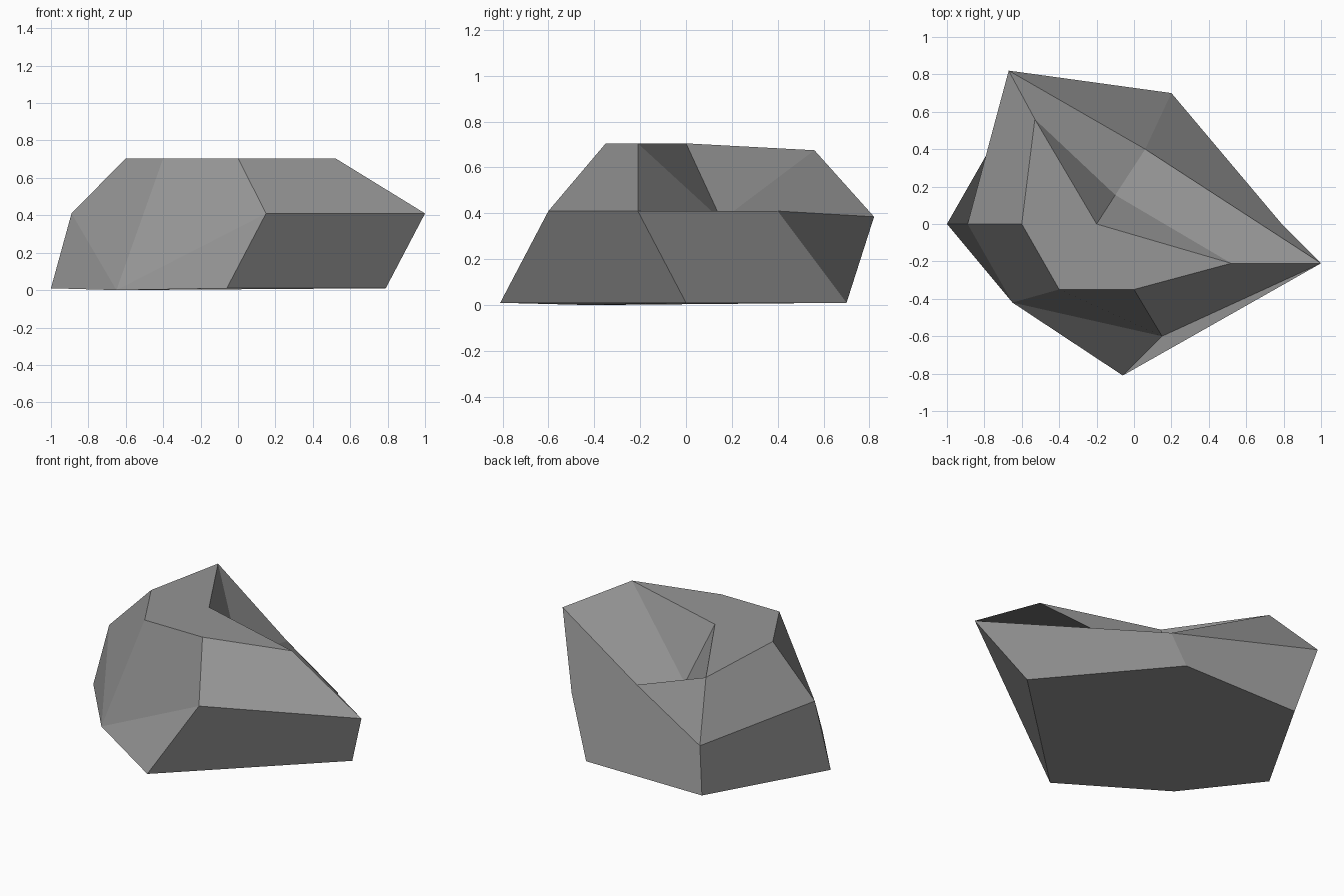
import bpy
import bmesh

default_cube = bpy.data.objects.get("Cube")
if default_cube:
    bpy.data.objects.remove(default_cube)


def make_material(name, colour):
    material = bpy.data.materials.new(name)
    material.use_nodes = True
    material.diffuse_color = colour
    shader = material.node_tree.nodes["Principled BSDF"]
    shader.inputs["Base Color"].default_value = colour
    shader.inputs["Roughness"].default_value = 1
    return material


# Rock corners, grouped in rings from the ground up
corners = {
    # base ring
    "base_west": (-1, 0, .01),
    "base_south_west": (-.65, -.42, 0),
    "base_south": (-.06, -.81, .01),
    "base_east": (.79, 0, .01),
    "base_north_east": (.2, .7, .01),
    "base_north": (-.6, .7, .01),
    # shoulder ring, with the floor of the notch in the back
    "mid_west": (-.89, 0, .41),
    "mid_south": (.15, -.6, .41),
    "mid_east": (1, -.21, .41),
    "notch_lip": (.06, .4, .41),
    "mid_north": (-.67, .82, .385),
    "notch_floor": (-.1, .155, .37),
    # crown ring
    "top_west": (-.6, 0, .705),
    "top_south_west": (-.4, -.35, .705),
    "top_south": (0, -.35, .705),
    "top_east": (.52, -.21, .705),
    "top_notch": (-.2, 0, .705),
    "top_north": (-.53, .56, .675),
}

# Flat facets, each a loop of corner names
facets = [
    # underside and crown
    "base_west base_north base_north_east base_east base_south base_south_west",
    "top_west top_south_west top_south top_east top_notch top_north",
    # lower sides
    "base_west base_south_west mid_west",
    "base_south_west base_south mid_south",
    "base_south base_east mid_east mid_south",
    "base_east base_north_east notch_lip mid_east",
    "base_north_east base_north mid_north notch_lip",
    "base_north base_west mid_west mid_north",
    # upper slopes
    "mid_west base_south_west top_south_west top_west",
    "mid_south top_south top_south_west base_south_west",
    "mid_south mid_east top_east top_south",
    "mid_west top_west top_north mid_north",
    # notch
    "top_north top_notch notch_floor",
    "top_notch top_east notch_floor",
    "top_north notch_floor notch_lip mid_north",
    "mid_east notch_lip notch_floor top_east",
]

bm = bmesh.new()
points = {name: bm.verts.new(place) for name, place in corners.items()}
for loop in facets:
    bm.faces.new([points[name] for name in loop.split()])
bmesh.ops.recalc_face_normals(bm, faces=bm.faces)

mesh = bpy.data.meshes.new("rock")
bm.to_mesh(mesh)
bm.free()
mesh.materials.append(make_material("stone grey", (.3, .3, .3, 1)))
rock = bpy.data.objects.new("rock", mesh)
bpy.context.collection.objects.link(rock)
